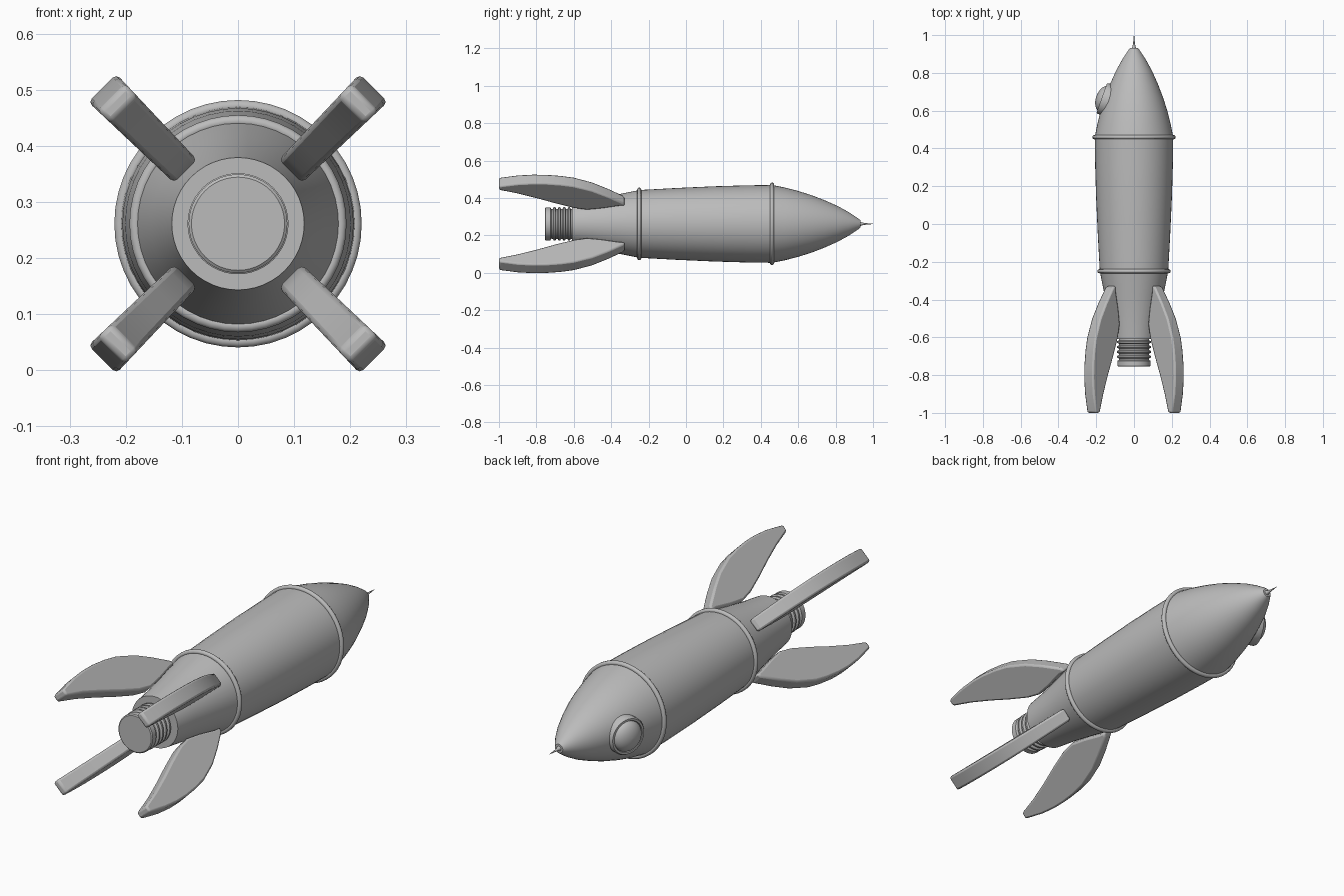
import bpy, bmesh, math
from mathutils import Vector, Matrix

cube = bpy.data.objects.get("Cube")
if cube:
    bpy.data.objects.remove(cube, do_unlink=True)

AXIS_Z = 0.261
grey = bpy.data.materials.new("plain grey")
grey.use_nodes = True
COLOR = (0.5, 0.5, 0.5, 1)
grey.diffuse_color = COLOR
grey.node_tree.nodes["Principled BSDF"].inputs["Base Color"].default_value = COLOR


def finish(name, bm, angle=35):
    bmesh.ops.recalc_face_normals(bm, faces=bm.faces[:])
    mesh = bpy.data.meshes.new(name)
    bm.to_mesh(mesh)
    bm.free()
    mesh.materials.append(grey)
    obj = bpy.data.objects.new(name, mesh)
    bpy.context.collection.objects.link(obj)
    bpy.ops.object.select_all(action='DESELECT')
    obj.select_set(True)
    bpy.context.view_layer.objects.active = obj
    bpy.ops.object.shade_smooth_by_angle(angle=math.radians(angle))
    return obj


def lathe(name, profile, origin=(0, 0, AXIS_Z), axis=(0, 1, 0), sides=48, closed=False, angle=35):
    """Revolve (distance along axis, radius) points around an axis."""
    turn = Vector((0, 0, 1)).rotation_difference(Vector(axis)).to_matrix().to_4x4()
    place = Matrix.Translation(origin) @ turn
    bm = bmesh.new()
    rings = []
    for h, r in profile:
        rings.append([bm.verts.new(place @ Vector((r * math.cos(a), r * math.sin(a), h)))
                      for a in (2 * math.pi * i / sides for i in range(sides))])
    pairs = list(zip(rings, rings[1:]))
    if closed:
        pairs.append((rings[-1], rings[0]))
    for a, b in pairs:
        for i in range(sides):
            j = (i + 1) % sides
            bm.faces.new((a[i], a[j], b[j], b[i]))
    if not closed:
        bm.faces.new(rings[0])
        bm.faces.new(rings[-1])
    return finish(name, bm, angle)


# Fuselage: tail cone, barrel and pointed nose
lathe("tail_cone", [(-0.61, 0.118), (-0.5, 0.133), (-0.38, 0.155), (-0.25, 0.181)])
lathe("barrel", [(-0.25, 0.181), (-0.05, 0.192), (0.15, 0.201), (0.32, 0.206), (0.46, 0.208)])
lathe("nose_cone", [(0.46, 0.208), (0.53, 0.194), (0.6, 0.176), (0.67, 0.154), (0.74, 0.127),
                    (0.81, 0.096), (0.87, 0.063), (0.92, 0.03), (0.932, 0.02)])
lathe("nose_spike", [(0.925, 0.014), (0.94, 0.008), (0.955, 0.005), (1.0, 0.0008)], sides=16)

# Raised bands around the joints
for name, y, r in (("rear_band", -0.25, 0.183), ("front_band", 0.46, 0.210)):
    band = [(y + 0.011 * math.cos(a), r + 0.011 * math.sin(a))
            for a in (2 * math.pi * i / 10 for i in range(10))]
    lathe(name, band, closed=True, angle=60)

# Ribbed exhaust nozzle
nozzle = [(-0.755, 0.083), (-0.751, 0.088), (-0.725, 0.088), (-0.72, 0.079)]
for i in range(4):
    y = -0.712 + 0.026 * i
    nozzle += [(y, 0.08), (y + 0.005, 0.09), (y + 0.013, 0.09), (y + 0.018, 0.08)]
nozzle.append((-0.6, 0.08))
lathe("exhaust_nozzle", nozzle)

# Round porthole on the right side of the nose
normal = Vector((-0.94, 0.34, 0))
window_at = Vector((-0.152, 0.66, AXIS_Z))
lathe("porthole_frame", [(-0.04, 0.086), (0.012, 0.086), (0.02, 0.081), (0.02, 0.072),
                         (0.012, 0.068), (-0.04, 0.068)], window_at, normal, 32, closed=True)
dome = [(0.008 + 0.042 * math.sin(a), 0.07 * math.cos(a) + 0.0005)
        for a in (math.pi / 2 * i / 8 for i in range(9))]
lathe("porthole_glass", dome, window_at, normal, 32)

# Four swept fins on the diagonals
OUTER = [(-1.0, 0.318), (-0.9, 0.336), (-0.82, 0.342), (-0.75, 0.341), (-0.67, 0.333), (-0.6, 0.32),
         (-0.5, 0.284), (-0.42, 0.24), (-0.335, 0.186)]
INNER = [(-0.325, 0.165), (-0.36, 0.162), (-0.45, 0.143), (-0.53, 0.132), (-0.6, 0.146),
         (-0.7, 0.182), (-0.8, 0.222), (-0.9, 0.258), (-1.0, 0.287)]


def fin(name, angle):
    out = Vector((math.cos(angle), 0, math.sin(angle)))
    side = Vector((-math.sin(angle), 0, math.cos(angle)))
    bm = bmesh.new()
    loops = []
    for s in (-1, 1):
        loop = []
        for y, r in OUTER + INNER:
            half = 0.029 + 0.03 * (r - 0.13)
            loop.append(bm.verts.new(out * r + side * half * s + Vector((0, y, AXIS_Z))))
        loops.append(loop)
        bm.faces.new(loop)
    a, b = loops
    for i in range(len(a)):
        j = (i + 1) % len(a)
        bm.faces.new((a[i], a[j], b[j], b[i]))
    obj = finish(name, bm, 30)
    bevel = obj.modifiers.new("soft edges", 'BEVEL')
    bevel.width = 0.009
    bevel.segments = 2
    bevel.limit_method = 'ANGLE'
    bevel.angle_limit = math.radians(50)


for i, name in enumerate(("upper_left_fin", "upper_right_fin", "lower_right_fin", "lower_left_fin")):
    fin(name, math.radians(45 + 90 * i))
